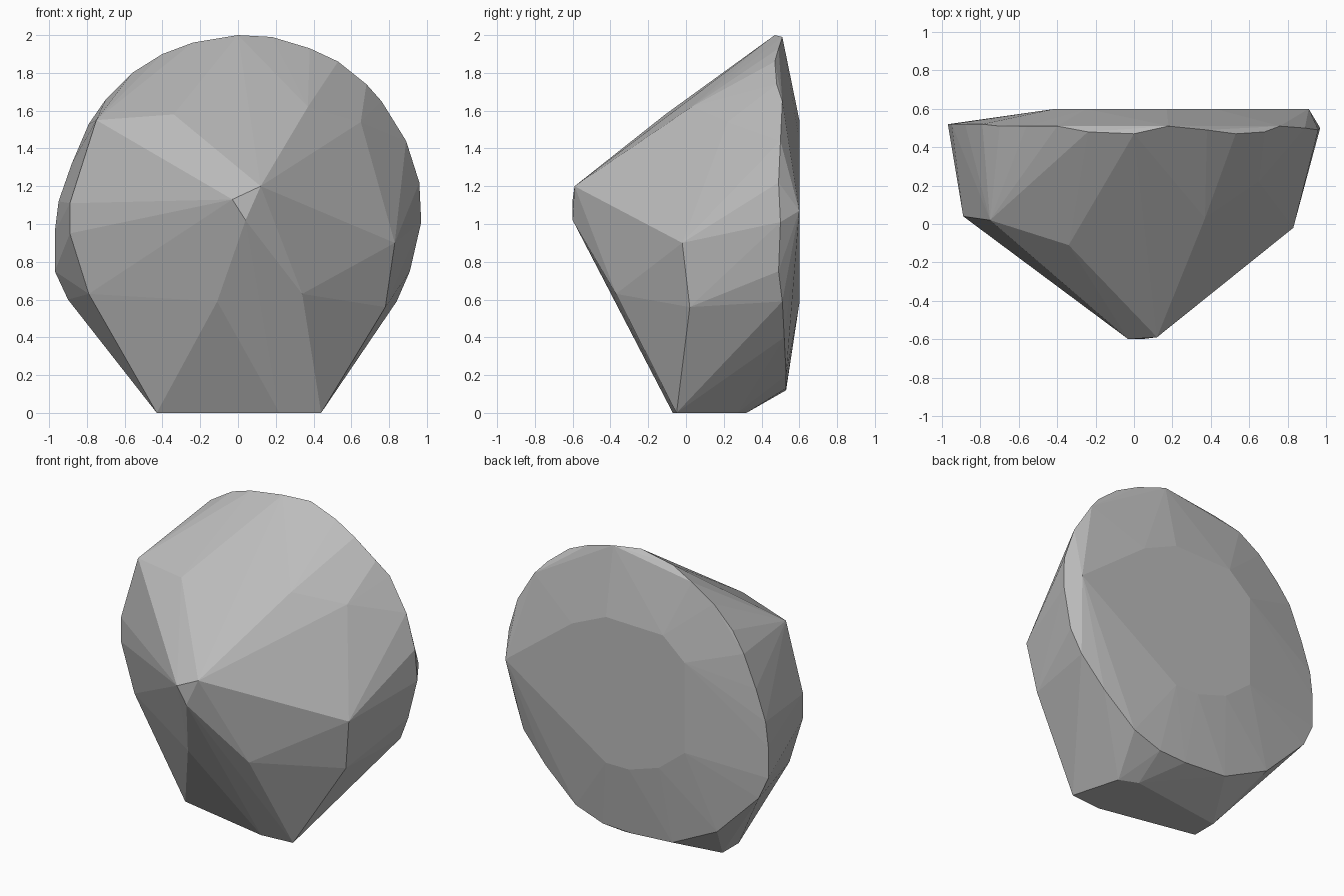
import bpy
import bmesh

default_cube = bpy.data.objects.get("Cube")
if default_cube:
    bpy.data.objects.remove(default_cube, do_unlink=True)


def make_material(name, colour):
    material = bpy.data.materials.new(name)
    material.use_nodes = True
    material.diffuse_color = colour
    material.node_tree.nodes["Principled BSDF"].inputs["Base Color"].default_value = colour
    return material


def build_faceted_stone(name, rings, material):
    """Wrap flat facets around the corner rings of a cut stone."""
    bm = bmesh.new()
    for ring in rings:
        for corner in ring:
            bm.verts.new(corner)
    hull = bmesh.ops.convex_hull(bm, input=bm.verts)
    loose = {v for v in hull["geom_interior"] + hull["geom_unused"]
             if isinstance(v, bmesh.types.BMVert)}
    bmesh.ops.delete(bm, geom=list(loose), context='VERTS')
    bmesh.ops.recalc_face_normals(bm, faces=bm.faces)
    mesh = bpy.data.meshes.new(name)
    bm.to_mesh(mesh)
    bm.free()
    mesh.materials.append(material)
    stone = bpy.data.objects.new(name, mesh)
    bpy.context.scene.collection.objects.link(stone)
    return stone


# Flat table on the back, as an outline at one depth
table_depth = 0.6
table_outline = [(.91, 1.07), (.42, 1.44), (.17, 1.55), (-.25, 1.54), (-.41, 1.4),
                 (-.41, .8), (-.22, .65), (0, .58), (.17, .58)]
table = [(x, table_depth, z) for x, z in table_outline]

# Widest edge, slightly wavy, running round the stone from the top
girdle = [(0, .47, 2), (.18, .51, 1.99), (.38, .49, 1.93), (.53, .47, 1.86),
          (.68, .48, 1.74), (.76, .51, 1.65), (.89, .5, 1.44), (.96, .49, 1.22),
          (.97, .5, 1.01), (.91, .49, .75), (.84, .51, .59), (.67, .52, .4),
          (.44, .53, .2), (.24, .53, .13), (.04, .53, .12), (-.27, .53, .14),
          (-.6, .53, .3), (-.9, .52, .6), (-.97, .52, .75), (-.97, .52, .96),
          (-.95, .52, 1.12), (-.88, .52, 1.32), (-.79, .52, 1.53), (-.7, .51, 1.66),
          (-.56, .51, 1.8), (-.4, .51, 1.9), (-.24, .48, 1.96)]

# Corners where the steep sides turn in towards the point
shoulder = [(-.75, .02, 1.55), (-.34, -.11, 1.58), (.37, .03, 1.62), (.65, .22, 1.54),
            (.83, -.02, .9), (.78, .02, .56), (.34, -.37, .63), (-.11, -.37, .59),
            (-.79, .04, .63), (-.84, .04, .79), (-.89, .04, .95), (-.89, .04, 1.11)]

# Small blunt tip at the front
tip = [(.12, -.59, 1.2), (-.03, -.6, 1.13), (.04, -.6, 1.02)]

# Flat facet the stone rests on
resting_outline = [(.44, -.05), (.22, -.07), (-.43, .06), (-.43, .23),
                   (.23, .32), (.35, .27)]
resting_facet = [(x, y, 0) for x, y in resting_outline]

stone_grey = make_material("stone_grey", (.5, .5, .5, 1))
build_faceted_stone("cut_stone", [table, girdle, shoulder, tip, resting_facet], stone_grey)
